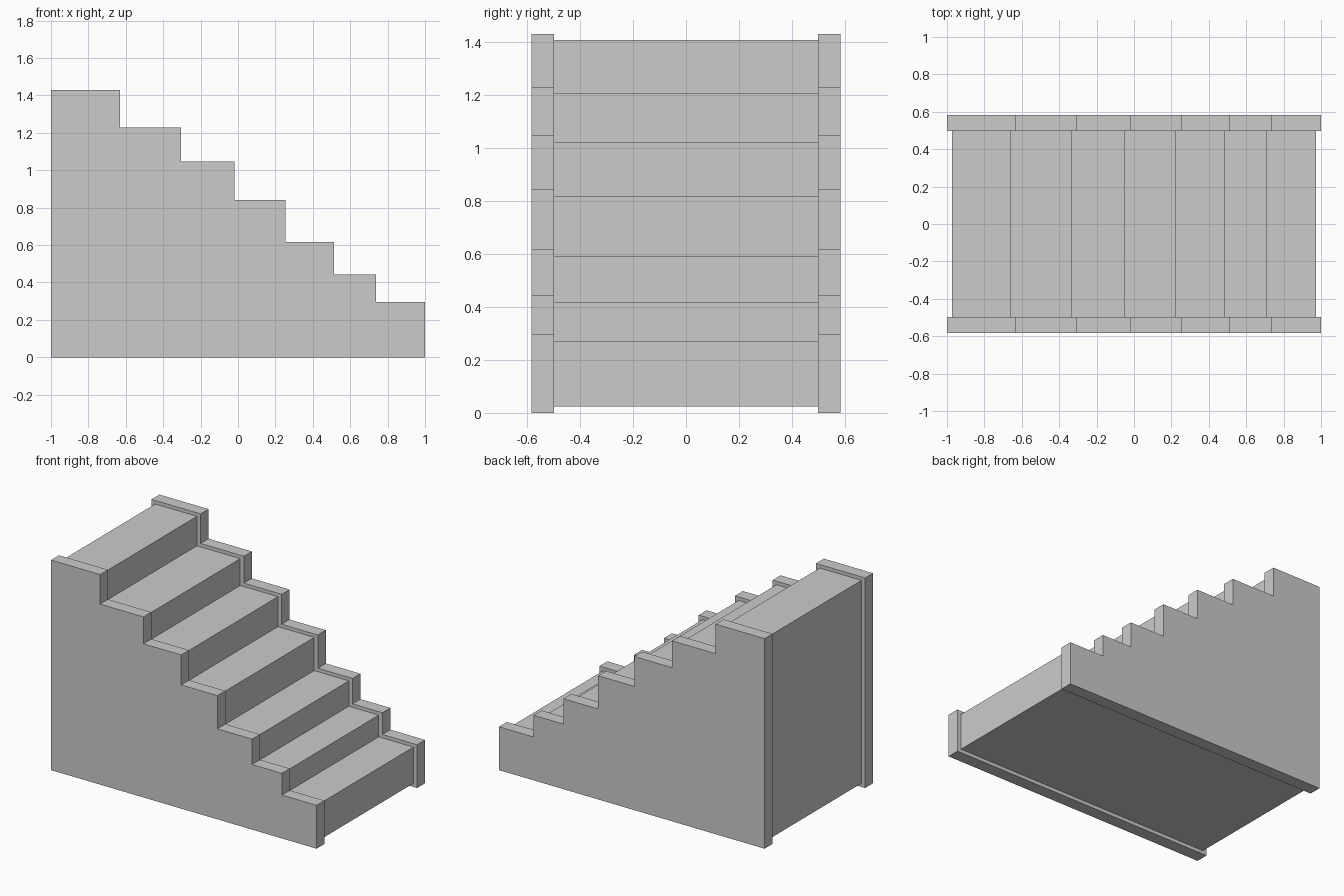
import bpy
import bmesh

if "Cube" in bpy.data.objects:
    bpy.data.objects.remove(bpy.data.objects["Cube"])

# Each step: (x of its front edge, height), from the top step down
STEPS = [(-0.63, 1.43), (-0.304, 1.229), (-0.02, 1.046), (0.253, 0.842),
         (0.514, 0.616), (0.739, 0.443), (1.0, 0.295)]
BACK_X = -1.0
INNER_Y, OUTER_Y = 0.498, 0.583
INSET_X, INSET_Z = 0.028, 0.024


def stair_profile(dx=0.0, dz=0.0):
    """Stepped outline in x/z, pulled in by dx and dz."""
    pts = [(BACK_X + dx, dz), (BACK_X + dx, STEPS[0][1] - dz)]
    for i, (x, z) in enumerate(STEPS):
        pts.append((x - dx, z - dz))
        below = STEPS[i + 1][1] - dz if i + 1 < len(STEPS) else dz
        pts.append((x - dx, below))
    return pts


def extrude_profile(name, pts, y0, y1):
    """Solid made by sweeping an x/z outline from y0 to y1."""
    bm = bmesh.new()
    face = bm.faces.new([bm.verts.new((x, y0, z)) for x, z in pts])
    swept = bmesh.ops.extrude_face_region(bm, geom=[face], use_keep_orig=True)
    verts = [g for g in swept["geom"] if isinstance(g, bmesh.types.BMVert)]
    bmesh.ops.translate(bm, verts=verts, vec=(0, y1 - y0, 0))
    bmesh.ops.recalc_face_normals(bm, faces=bm.faces)
    mesh = bpy.data.meshes.new(name)
    bm.to_mesh(mesh)
    bm.free()
    obj = bpy.data.objects.new(name, mesh)
    bpy.context.collection.objects.link(obj)
    return obj


# Solid flight of treads and risers, set in from the side panels
extrude_profile("stair_flight", stair_profile(INSET_X, INSET_Z), -INNER_Y, INNER_Y)

# Stepped side panels
extrude_profile("front_side_panel", stair_profile(), -OUTER_Y, -INNER_Y)
extrude_profile("back_side_panel", stair_profile(), INNER_Y, OUTER_Y)
